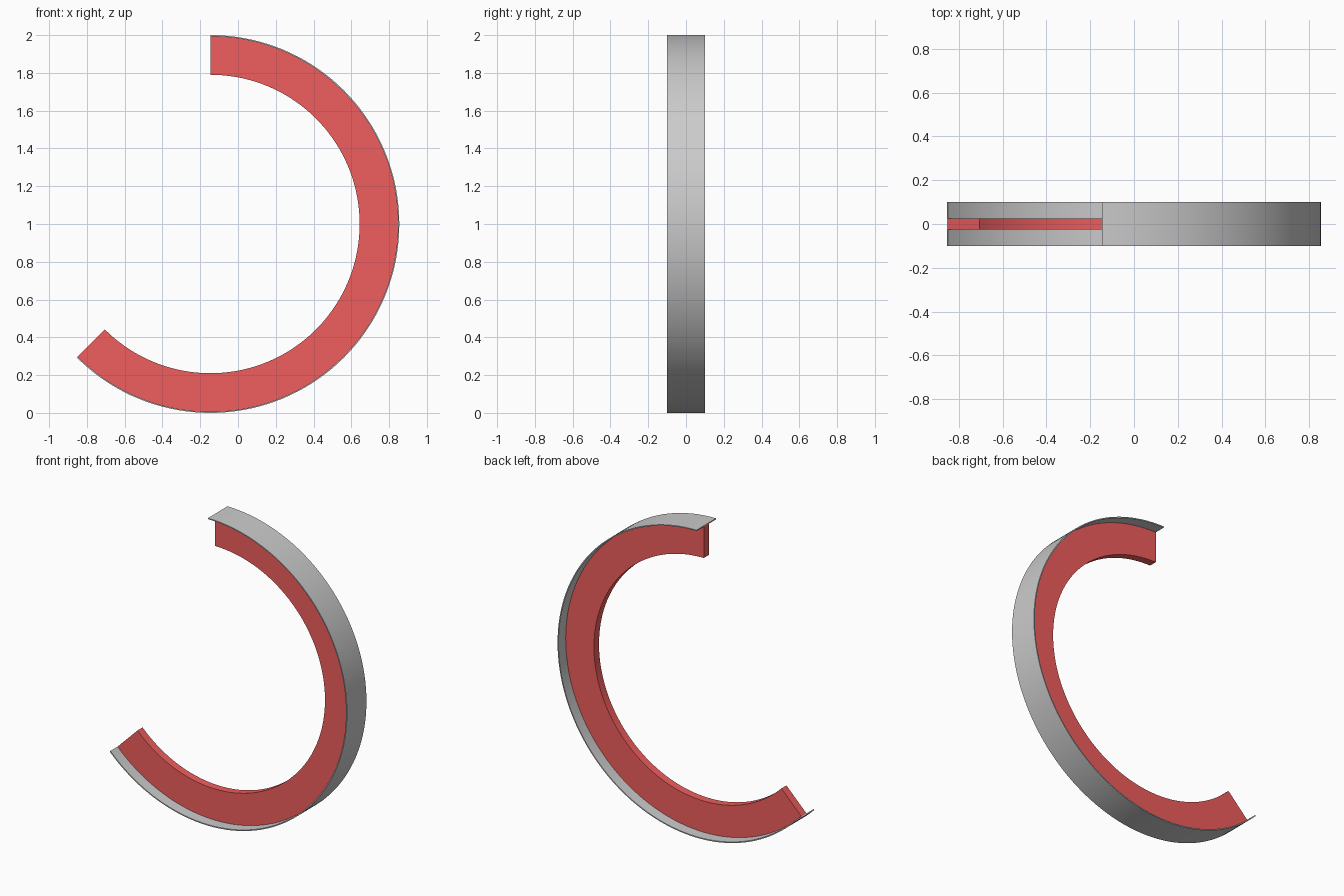
import bpy, bmesh
from math import radians, sin, cos
from mathutils import Vector, Matrix

if "Cube" in bpy.data.objects:
    bpy.data.objects.remove(bpy.data.objects["Cube"])

CENTRE = Vector((-0.146, 0, 1.0))
START, SWEEP, STEPS = radians(90), radians(225), 90


def arc_bar(name, r_in, r_out, half_width, color=None):
    """Sweep a rectangular section around the y axis to make a curved bar."""
    bm = bmesh.new()
    axis = Vector((cos(START), 0, sin(START)))
    section = [(r_in, -half_width), (r_out, -half_width),
               (r_out, half_width), (r_in, half_width)]
    verts = [bm.verts.new(CENTRE + axis * r + Vector((0, y, 0))) for r, y in section]
    start_cap = bm.faces.new(verts)
    # Spin the outline only, clockwise seen from the front
    out = bmesh.ops.spin(bm, geom=list(start_cap.edges) + verts, cent=CENTRE,
                         axis=(0, 1, 0), angle=SWEEP, steps=STEPS)
    last = [g for g in out["geom_last"] if isinstance(g, bmesh.types.BMEdge)]
    bmesh.ops.contextual_create(bm, geom=last)
    bmesh.ops.recalc_face_normals(bm, faces=bm.faces)
    mesh = bpy.data.meshes.new(name)
    bm.to_mesh(mesh)
    bm.free()
    obj = bpy.data.objects.new(name, mesh)
    bpy.context.collection.objects.link(obj)
    if color:
        mat = bpy.data.materials.new(name + "_paint")
        mat.diffuse_color = color
        mat.use_nodes = True
        mat.node_tree.nodes["Principled BSDF"].inputs["Base Color"].default_value = mat.diffuse_color
        mesh.materials.append(mat)
    bpy.ops.object.select_all(action='DESELECT')
    obj.select_set(True)
    bpy.context.view_layer.objects.active = obj
    bpy.ops.object.shade_smooth_by_angle(angle=radians(30))
    return obj


# Thin outer band
arc_bar("outer_flange", 0.993, 1.0, 0.1)
# Red web standing inward from the band
arc_bar("inner_web", 0.79, 0.993, 0.026, (0.87, 0.11, 0.11, 1))
